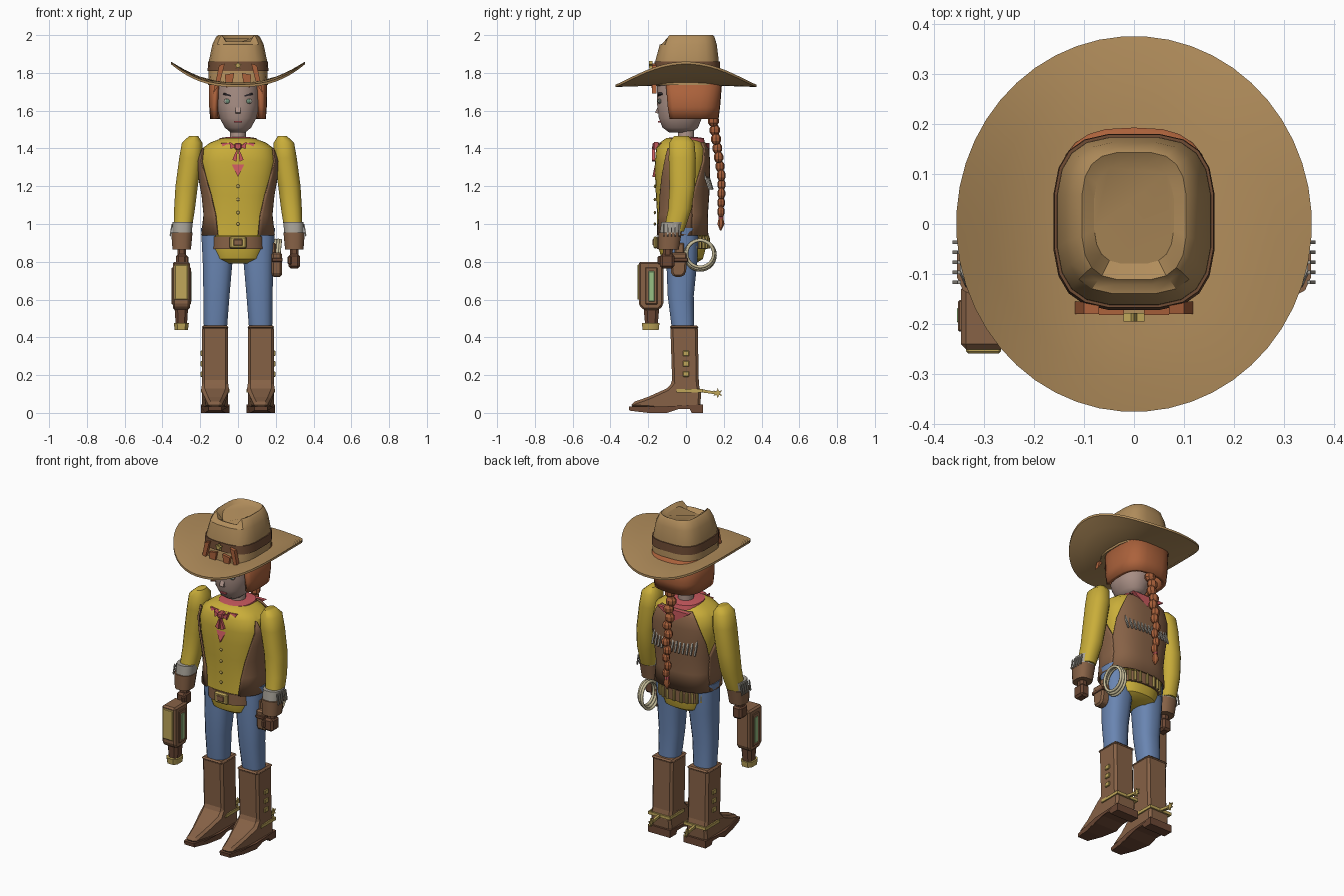
import bpy, bmesh
from math import sin, cos, pi, radians, copysign
from mathutils import Matrix

COL = dict(hat=(176, 140, 92), band=(112, 78, 56), brown=(134, 98, 72), dark=(108, 74, 56), yellow=(200, 172, 60),
           gold=(190, 165, 90), blue=(105, 132, 176), red=(200, 90, 95), hair=(170, 98, 62), skin=(172, 146, 136),
           pale=(165, 160, 150), rope=(200, 190, 155), green=(150, 190, 130), black=(45, 40, 45), eye=(110, 140, 120))
MATS = {}
for k, c in COL.items():
    MATS[k] = bpy.data.materials.new(k)
    MATS[k].diffuse_color = [(v / 255) ** 2.2 for v in c] + [1]


def make(name, bm, col, smooth=0, bevel=0, solid=0):
    bmesh.ops.recalc_face_normals(bm, faces=bm.faces)
    me = bpy.data.meshes.new(name)
    bm.to_mesh(me)
    bm.free()
    if smooth:
        me.shade_smooth()
        me.set_sharp_from_angle(angle=radians(smooth))
    me.materials.append(MATS[col])
    ob = bpy.data.objects.new(name, me)
    bpy.context.collection.objects.link(ob)
    if solid:
        m = ob.modifiers.new("thick", 'SOLIDIFY')
        m.thickness, m.offset = solid, 0
    if bevel:
        m = ob.modifiers.new("bevel", 'BEVEL')
        m.width, m.segments = bevel, 1
    return ob


def se(a, rx, ry, p):
    """Superellipse point, angle 0 faces the front."""
    s, c = sin(a), cos(a)
    return rx * copysign(abs(s) ** (2 / p), s), -ry * copysign(abs(c) ** (2 / p), c)


def loft(name, rings, col, n=16, p=2.3, side=1, smooth=40, arcs=None, solid=0, edit=None):
    """Rings are (x, y, z, rx, ry); arcs gives start and end degrees for open shells."""
    bm = bmesh.new()
    loops = []
    for i, (x, y, z, rx, ry) in enumerate(rings):
        a0, a1 = arcs[i] if arcs else (180 / n, 360 + 180 / n)
        m = n + 1 if arcs else n
        pts = [se(radians(a0 + (a1 - a0) * k / n), rx, ry, p) for k in range(m)]
        loops.append([bm.verts.new((side * (x + u), y + v, z)) for u, v in pts])
    for A, B in zip(loops, loops[1:]):
        for k in range(n):
            j = (k + 1) % len(A)
            bm.faces.new((A[k], A[j], B[j], B[k]))
    if not arcs:
        bm.faces.new(loops[0])
        bm.faces.new(loops[-1])
    if edit:
        for v in bm.verts:
            edit(v.co)
    return make(name, bm, col, smooth, solid=solid)


def prism(name, pts, axis, a, b, col, side=1, bevel=0, edit=None):
    """Outline pts extruded along x (pts are y,z) or y (pts are x,z)."""
    bm = bmesh.new()
    P = lambda t, u, v: (side * t, u, v) if axis == 'x' else (side * u, t, v)
    A = [bm.verts.new(P(a, *q)) for q in pts]
    B = [bm.verts.new(P(b, *q)) for q in pts]
    bm.faces.new(A)
    bm.faces.new(B)
    for i in range(len(A)):
        j = (i + 1) % len(A)
        bm.faces.new((A[i], A[j], B[j], B[i]))
    if edit:
        for v in bm.verts:
            edit(v.co)
    return make(name, bm, col, bevel=bevel)


def box(name, x0, x1, y0, y1, z0, z1, col, side=1, bevel=0.006):
    return prism(name, [(y0, z0), (y1, z0), (y1, z1), (y0, z1)], 'x', x0, x1, col, side, bevel)


def ball(name, loc, scale, col, u=10, v=8, smooth=40):
    bm = bmesh.new()
    bmesh.ops.create_uvsphere(bm, u_segments=u, v_segments=v, radius=1,
                              matrix=Matrix.Translation(loc) @ Matrix.Diagonal((*scale, 1)))
    return make(name, bm, col, smooth)


def star(cx, cz, r, n=5):
    return [(cx + (r if i % 2 == 0 else r * .45) * sin(pi * i / n), cz + (r if i % 2 == 0 else r * .45) * cos(pi * i / n))
            for i in range(2 * n)]


# hat: curled brim, pinched crown, band, star
def curl(co):
    co.z += 1.62 * abs(co.x) ** 2.5


loft("hat_brim", [(0, 0, z, .355 * t, .375 * t) for t, z in
     ((.35, 1.73), (.6, 1.73), (.8, 1.728), (1, 1.725), (1, 1.738), (.8, 1.748), (.6, 1.75), (.35, 1.75))],
     'hat', 48, 2, edit=curl)


def pinch(co):
    if co.z > 1.97 and co.y < -.06 and abs(co.x) < .075:
        co.z -= .035


loft("hat_crown", [(0, .003, 1.735, .16, .175), (0, .006, 1.87, .154, .168), (0, .012, 1.95, .137, .152),
     (0, .015, 1.99, .118, .137), (0, .016, 2.0, .105, .128), (0, .02, 1.985, .08, .1)], 'hat', 20, 3.2, edit=pinch, smooth=30)
loft("hat_band", [(0, .004, 1.81, .162, .177), (0, .006, 1.86, .16, .174)], 'band', 20, 3.2)
prism("hat_star", star(0, 1.84, .022), 'y', -.195, -.178, 'gold')

# head and face
loft("head", [(0, -.03, 1.485, .04, .06), (0, -.03, 1.51, .07, .095), (0, -.03, 1.56, .098, .115),
     (0, -.022, 1.63, .115, .132), (0, -.015, 1.75, .118, .14)], 'skin', 20, 2.2, smooth=60)
loft("neck", [(0, 0, 1.41, .045, .045), (0, 0, 1.52, .042, .045)], 'skin', 12, 2)
prism("nose", [(-.135, 1.645), (-.165, 1.59), (-.135, 1.58)], 'x', -.013, .013, 'skin')
box("mouth", -.02, .02, -.147, -.13, 1.537, 1.545, 'red', bevel=0)
for s in (1, -1):
    ball("eye", (s * .055, -.138, 1.65), (.022, .008, .014), 'pale')
    ball("iris", (s * .055, -.144, 1.65), (.011, .006, .012), 'eye')
    prism("eyebrow", [(.03, 1.68), (.075, 1.695), (.08, 1.685), (.03, 1.673)], 'y', -.148, -.125, 'black', s)
    # fringe of hair poking through the brim
    prism("hair_strand_outer", [(.07, 1.85), (.1, 1.84), (.132, 1.69), (.098, 1.74)], 'y', -.18, -.155, 'hair', s)
    prism("hair_strand_inner", [(.02, 1.8), (.07, 1.79), (.062, 1.72), (.03, 1.74)], 'y', -.182, -.155, 'hair', s)

# hair shell and braid
loft("hair", [(0, .02, 1.557, .135, .14), (0, .02, 1.62, .14, .148), (0, .025, 1.77, .143, .155)], 'hair', 20, 3,
     arcs=[(52, 308), (50, 310), (42, 318)], solid=.025)
for i in range(11):
    t = i / 10
    ball("braid_link", (.006 * (-1) ** i, .145 + .05 * min(1, 1.6 * t) - .01 * t, 1.545 - .48 * t),
         (.034 - .012 * t, .03 - .01 * t, .032), 'hair', 8, 5, 0)
loft("braid_tie", [(0, .185, 1.045, .014, .014), (0, .185, 1.03, .014, .014)], 'red', 8)
loft("braid_tip", [(0, .185, 1.035, .012, .012), (0, .185, 1.0, .02, .02), (0, .183, .965, .003, .003)], 'hair', 8)

# shirt torso with vest shells over it
T = [(.94, .182, .13), (1.05, .17, .128), (1.15, .18, .135), (1.25, .198, .139), (1.33, .206, .14), (1.4, .19, .134),
     (1.43, .15, .115), (1.455, .085, .08)]
loft("shirt_torso", [(0, -.025, z, a, b) for z, a, b in T], 'yellow', 32, 2.6)
V = [(0, -.025, z, a + .008, b + .008) for z, a, b in T]
loft("vest_back", V[:7], 'brown', 32, 2.6, solid=.01,
     arcs=[(a, 360 - a) for a in (108, 108, 108, 122, 136, 144, 146)])
for s in (1, -1):
    loft("vest_front", V[:6], 'brown', 12, 2.6, s, solid=.01,
         arcs=[(28, 109), (36, 109), (44, 109), (52, 94), (60, 78), (66, 68)])
for i in range(13):
    x = -.144 + .024 * i
    y = .118 - 1.4 * abs(x) ** 2.2
    prism("vest_tassel", [(y - .01, 1.27), (y, 1.275), (y + .028, 1.185), (y + .022, 1.18)], 'x', x - .005, x + .005, 'pale')
for z in (1.2, 1.13, 1.06, 1.0):
    ball("shirt_button", (0, -.165, z), (.009, .006, .009), 'gold')


# neckerchief
def lean(co):
    co.y += max(0, co.z - 1.28) * .25


loft("neckerchief_collar", [(0, -.012, 1.405, .115, .12), (0, -.005, 1.455, .098, .1), (0, 0, 1.46, .06, .06)], 'red', 20, 2.4)
prism("neckerchief_front", [(-.09, 1.43), (.09, 1.43), (0, 1.25)], 'y', -.178, -.155, 'red', edit=lean)
prism("neckerchief_back", [(-.11, 1.43), (.11, 1.43), (0, 1.36)], 'y', .105, .125, 'red')
box("neckerchief_knot", -.018, .018, -.178, -.14, 1.395, 1.43, 'red')
for s in (1, -1):
    prism("neckerchief_bow", [(.01, 1.41), (.045, 1.435), (.04, 1.395)], 'y', -.17, -.145, 'red', s)
    prism("neckerchief_tail", [(0, 1.41), (.03, 1.34), (.008, 1.33)], 'y', -.18, -.165, 'red', s)

# pelvis and belt
loft("shirt_tail", [(0, -.02, .79, .085, .07), (0, -.02, .815, .125, .11), (0, -.02, .87, .142, .125), (0, -.02, .96, .14, .125)],
     'yellow', 24, 2.6)
loft("belt", [(0, -.02, .868, .148, .134), (0, -.02, .935, .146, .134)], 'brown', 24, 2.6)
prism("buckle", [(-.045, .87), (.045, .87), (.045, .935), (-.045, .935)], 'y', -.172, -.15, 'gold', bevel=.008)
prism("buckle_centre", [(-.025, .885), (.025, .885), (.025, .92), (-.025, .92)], 'y', -.177, -.16, 'brown', bevel=.004)
for i in range(11):
    x, y = se(radians(115 + 13 * i), .152, .138, 2.6)
    loft("cartridge", [(x, y - .02, .87, .009, .009), (x, y - .02, .925, .009, .009), (x, y - .02, .94, .003, .003)], 'gold', 8, 2)


def toe(co):
    k = 1 if co.y > -.1 else max(.45, 1 + (co.y + .1) * 2.7)
    c = copysign(.121, co.x)
    co.x = c + (co.x - c) * k


for s in (1, -1):
    # sleeve, cuff, hand
    loft("sleeve", [(.235, -.025, 1.465, .025, .04), (.243, -.022, 1.43, .055, .068), (.25, -.02, 1.35, .062, .073),
         (.272, -.02, 1.2, .06, .069), (.283, -.032, 1.08, .056, .063), (.294, -.065, .96, .048, .055)], 'yellow', 16, 2.3, s, 50)
    loft("cuff_lining", [(.296, -.085, .93, .052, .058), (.294, -.07, 1.01, .055, .062)], 'pale', 12, 2.6, s)
    loft("cuff", [(.298, -.092, .865, .05, .055), (.297, -.084, .955, .058, .063)], 'brown', 12, 2.6, s)
    for i in range(5):
        y = -.12 + .02 * i
        prism("cuff_tassel", [(.345, 1.0), (.352, 1.0), (.362, .94), (.356, .935)], 'y', y, y + .007, 'pale', s)
    loft("wrist", [(.298, -.098, .83, .025, .028), (.298, -.095, .88, .025, .028)], 'dark', 8, 2.3, s)
    box("hand", .268, .328, -.137, -.062, .765, .842, 'dark', s, .012)
    box("thumb", .262, .284, -.15, -.12, .785, .83, 'dark', s, .006)
    # jeans
    loft("jeans_leg", [(.105, -.018, .98, .092, .085), (.108, -.022, .8, .08, .083), (.114, -.028, .62, .07, .07),
         (.12, -.015, .44, .062, .06)], 'blue', 16, 2.5, s, 50)
    # boot: side profile narrowed toward the toe
    prism("boot", [(-.083, .46), (.062, .46), (.068, .15), (.08, .1), (.075, .03), (-.1, .025), (-.2, .025), (-.295, .03), (-.285, .055),
          (-.2, .085), (-.1, .13), (-.073, .16)], 'x', .052, .19, 'brown', s, .014, toe)
    prism("boot_sole", [(.09, .045), (.09, 0), (.03, 0), (.02, .02), (-.04, .02), (-.1, 0), (-.2, 0), (-.3, .012), (-.303, .035), (-.1, .035)],
          'x', .046, .196, 'dark', s, 0, toe)
    box("boot_top_trim", .05, .192, -.086, .066, .445, .462, 'brown', s, .01)
    for z in (.205, .26, .315):
        box("boot_stud", .185, .198, -.017, .017, z - .014, z + .014, 'gold', s, .003)
    # spur
    box("spur_strap_outer", .188, .196, -.05, .09, .108, .126, 'gold', s, 0)
    box("spur_strap_inner", .046, .054, -.05, .09, .108, .126, 'gold', s, 0)
    box("spur_heel_bar", .046, .196, .08, .09, .108, .126, 'gold', s, 0)
    prism("spur_shank", [(.085, .125), (.085, .108), (.16, .098), (.16, .112)], 'x', .114, .128, 'gold', s)
    prism("spur_star", star(.168, .105, .027, 6), 'x', .117, .125, 'gold', s)

# hand blaster pointing down
prism("blaster_body", [(-.25, .8), (-.12, .8), (-.12, .57), (-.145, .545), (-.225, .545), (-.25, .57)],
      'x', -.345, -.255, 'brown', bevel=.01)
prism("blaster_front_plate", [(-.335, .6), (-.265, .6), (-.265, .785), (-.335, .785)], 'y', -.258, -.235, 'gold', bevel=.004)
for x in (-.351, -.259):
    box("blaster_window_frame", x, x + .01, -.215, -.152, .575, .77, 'brown', bevel=.003)
    box("blaster_window", x - .002, x + .014, -.198, -.166, .59, .75, 'green', bevel=.003)
loft("blaster_barrel", [(-.3, -.183, .475, .032, .036), (-.3, -.183, .56, .038, .044)], 'dark', 8, 3)
loft("blaster_muzzle", [(-.3, -.187, .44, .037, .045), (-.3, -.187, .475, .042, .049)], 'gold', 8, 3)

# holster and lasso on the hip
prism("holster", [(-.085, .85), (.008, .85), (.0, .74), (-.02, .72), (-.065, .72), (-.078, .74)], 'x', .178, .232, 'brown', bevel=.01)
box("holster_strap", .18, .236, -.088, .01, .8, .82, 'dark', bevel=.003)
box("holster_hanger", .165, .2, -.06, -.01, .84, .9, 'brown')
for i, (dx, r) in enumerate(((0, .08), (.014, .077), (.026, .071))):
    bpy.ops.mesh.primitive_torus_add(location=(.192 + dx, .075, .835 + .004 * i), rotation=(0, pi / 2 + .1, 0), major_radius=r,
                                     minor_radius=.008, major_segments=28, minor_segments=8)
    ob = bpy.context.object
    ob.name = "lasso_coil"
    ob.data.materials.append(MATS['rope'])
    ob.data.shade_smooth()
